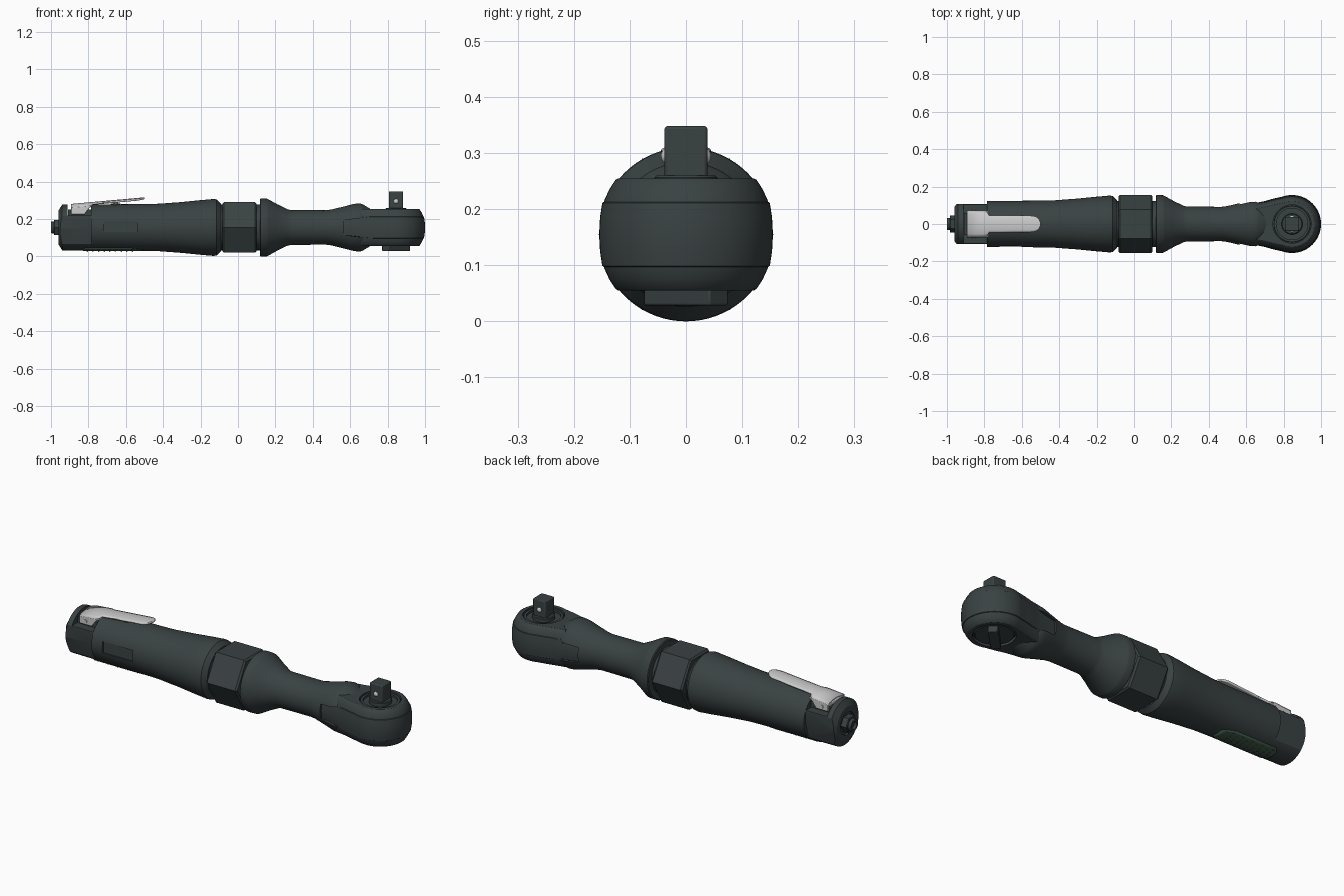
import bpy, bmesh, math
from mathutils import Vector

if "Cube" in bpy.data.objects:
    bpy.data.objects.remove(bpy.data.objects["Cube"])

ZC = 0.155          # height of the tool axis
HX = 0.845          # centre of the ratchet head


def material(name, rgb):
    m = bpy.data.materials.new(name)
    m.diffuse_color = (*rgb, 1)
    m.use_nodes = True
    m.node_tree.nodes["Principled BSDF"].inputs["Base Color"].default_value = m.diffuse_color
    return m


DARK = material("dark_housing", (0.042, 0.054, 0.055))
STEEL = material("light_steel", (0.55, 0.56, 0.54))
GREEN = material("green_grip", (0.055, 0.105, 0.07))


def finish(name, bm, mat=DARK, bevel=0.0):
    bmesh.ops.recalc_face_normals(bm, faces=bm.faces)
    me = bpy.data.meshes.new(name)
    bm.to_mesh(me)
    bm.free()
    ob = bpy.data.objects.new(name, me)
    bpy.context.collection.objects.link(ob)
    me.materials.append(mat)
    if bevel:
        b = ob.modifiers.new("bevel", 'BEVEL')
        b.width, b.segments = bevel, 2
    smooth(ob)
    return ob


def activate(ob):
    bpy.ops.object.select_all(action='DESELECT')
    ob.select_set(True)
    bpy.context.view_layer.objects.active = ob


def smooth(ob):
    activate(ob)
    bpy.ops.object.shade_smooth_by_angle(angle=math.radians(28))


def loft(name, rings, mat=DARK, bevel=0.0):
    bm = bmesh.new()
    vs = [[bm.verts.new(p) for p in r] for r in rings]
    n = len(vs[0])
    for a, b in zip(vs, vs[1:]):
        for i in range(n):
            j = (i + 1) % n
            bm.faces.new((a[i], a[j], b[j], b[i]))
    bm.faces.new(vs[0])
    bm.faces.new(vs[-1])
    return finish(name, bm, mat, bevel)


def turn_x(name, prof, n=64, mat=DARK, bevel=0.0):
    ang = [2 * math.pi * i / n for i in range(n)]
    return loft(name, [[(x, r * math.cos(a), ZC + r * math.sin(a)) for a in ang]
                       for x, r in prof], mat, bevel)


def turn_z(name, prof, n=48, mat=DARK, bevel=0.0):
    ang = [2 * math.pi * i / n for i in range(n)]
    return loft(name, [[(HX + r * math.cos(a), r * math.sin(a), z) for a in ang]
                       for z, r in prof], mat, bevel)


def prism(name, pts, axis, lo, hi, mat=DARK, bevel=0.0):
    put = {'x': lambda p, t: (t, p[0], p[1]),
           'y': lambda p, t: (p[0], t, p[1]),
           'z': lambda p, t: (p[0], p[1], t)}[axis]
    return loft(name, [[put(p, t) for p in pts] for t in (lo, hi)], mat, bevel)


def rect(a0, a1, b0, b1):
    return [(a0, b0), (a1, b0), (a1, b1), (a0, b1)]


def cut(ob, cutter):
    cutter.hide_render = True
    m = ob.modifiers.new("cut", 'BOOLEAN')
    m.operation, m.solver, m.object = 'DIFFERENCE', 'EXACT', cutter
    activate(ob)
    bpy.ops.object.modifier_apply(modifier=m.name)
    bpy.data.objects.remove(cutter)
    smooth(ob)


# Handle with side flats, lever seat and a label recess
handle = turn_x("handle", [(-.96, .09), (-.94, .122), (-.78, .123), (-.5, .125), (-.42, .127),
                           (-.3, .136), (-.2, .146), (-.13, .152), (-.115, .15),
                           (-.092, .128), (-.09, .115), (-.07, .115)], 72)
for s in (-1, 1):
    cut(handle, prism("flat_cutter", [(s * y, z) for y, z in
        ((.106, .216), (.106, .15), (.076, .035), (.3, .035), (.3, .216))], 'x', -.951, -.785))
cut(handle, prism("seat_cutter", rect(-.912, -.785, .218, .5), 'y', -.3, .3))
cut(handle, prism("label_cutter", rect(-.72, -.54, .13, .19), 'y', -.3, -.114))
cut(handle, turn_x("inlet_cutter", [(-1.1, .06), (-.945, .06)], 32))

# Air inlet
turn_x("inlet_nut", [(-.95, .046), (-.982, .046), (-.985, .042)], 6)
inlet = turn_x("inlet_pipe", [(-.95, .033), (-.995, .033), (-1.0, .03)], 32)
cut(inlet, turn_x("bore_cutter", [(-1.1, .02), (-.97, .02)], 24))

# Lever: saddle, curved arm, hinge pin and valve stem
prism("lever_saddle", [(-.892, .225), (-.892, .264), (-.775, .272), (-.795, .26), (-.82, .225)],
      'y', -.071, .071, STEEL, .003)
prism("valve_block", rect(-.91, -.78, .2, .25), 'y', -.06, .06)
bm = bmesh.new()
rows = []
for x, w in ((-.892, .071), (-.797, .071), (-.785, .064), (-.775, .046), (-.65, .045),
             (-.54, .044), (-.52, .037), (-.506, .024), (-.5, .008)):
    rows.append([bm.verts.new((x, w * k / 4, .281 + (x + .892) * .09 - 3 * (w * k / 4) ** 2))
                 for k in range(-4, 5)])
for a, b in zip(rows, rows[1:]):
    for i in range(8):
        bm.faces.new((a[i], b[i], b[i + 1], a[i + 1]))
arm = finish("lever_arm", bm, STEEL)
if arm.data.polygons[0].normal.z < 0:
    arm.data.flip_normals()
m = arm.modifiers.new("thickness", 'SOLIDIFY')
m.thickness, m.offset = .009, -1


def circle(cx, cy, r, n=16):
    return [(cx + r * math.cos(2 * math.pi * i / n), cy + r * math.sin(2 * math.pi * i / n))
            for i in range(n)]


prism("hinge_pin", circle(-.855, .243, .01), 'y', -.075, .075, STEEL)
prism("valve_stem", circle(-.655, 0, .014), 'z', .25, .297, STEEL)
prism("stem_collar", circle(-.655, 0, .026, 24), 'z', .25, .284)

# Underside grip pad with studs
bm = bmesh.new()
rows = []
for x, w in ((-.83, 18), (-.815, 27), (-.57, 27), (-.53, 22), (-.5, 14)):
    rows.append([bm.verts.new((x, .127 * math.sin(math.radians(w * k / 5)),
                               ZC - .127 * math.cos(math.radians(w * k / 5)))) for k in range(-5, 6)])
for a, b in zip(rows, rows[1:]):
    for i in range(10):
        bm.faces.new((a[i], a[i + 1], b[i + 1], b[i]))
pad = finish("grip_pad", bm, GREEN)
if pad.data.polygons[0].normal.z > 0:
    pad.data.flip_normals()
m = pad.modifiers.new("thickness", 'SOLIDIFY')
m.thickness, m.offset = .012, -1
bm = bmesh.new()
for i in range(9):
    for k in range(-2, 3 - i % 2):
        a = math.radians(10 * (k + .5 * (i % 2)))
        ret = bmesh.ops.create_icosphere(bm, subdivisions=1, radius=.005)
        bmesh.ops.translate(bm, verts=ret["verts"], vec=Vector(
            (-.805 + .03 * i, .126 * math.sin(a), ZC - .126 * math.cos(a))))
finish("grip_studs", bm, GREEN)

# Hexagonal coupling nut and inner sleeve
turn_x("coupling_nut", [(-.083, .147), (-.075, .156), (.09, .156), (.099, .147)], 6)
turn_x("inner_sleeve", [(-.1, .122), (.13, .122)], 48)

# Neck, flaring into the head, with side notches for the panel band
neck = turn_x("neck", [(.117, .15), (.121, .155), (.155, .154), (.163, .15), (.21, .124),
                       (.265, .097), (.285, .093), (.47, .092), (.5, .096), (.57, .113),
                       (.62, .126), (.65, .129), (.665, .125), (.71, .098)], 72)
for s in (-1, 1):
    cut(neck, prism("notch_cutter", [(.565, .115), (.565, .193), (.7, .211), (.8, .211),
                                     (.8, .098), (.7, .098)], 'y', s * .098, s * .3))


# Ratchet head: teardrop outlines stacked to a barrel shape
def teardrop(d, z, side):
    arc = [math.radians(-110 + 220 * i / 44) for i in range(45)]
    pts = [(HX + (.155 - d) * math.cos(a), (.155 - d) * math.sin(a), z(1)) for a in arc]
    left = [(x, y - d, z(t)) for x, y, t in side]
    return pts + left + [(x, -y, h) for x, y, h in reversed(left)]


body_side = [(.75, .137, 1), (.70, .124, 1), (.655, .116, 1)]
panel_side = [(.75, .137, 1), (.70, .123, 1), (.65, .112, .88), (.56, .101, .68)]
head = loft("ratchet_head", [teardrop(d, lambda t, h=h: ZC + h, body_side) for h, d in
            ((-.1, .034), (-.097, .029), (-.08, .018), (-.06, .009), (-.03, .004), (0, .003),
             (.03, .004), (.06, .009), (.08, .018), (.097, .029), (.1, .034))])
cut(head, turn_z("ring_cutter", [(.235, .102), (.4, .102)]))
cut(head, turn_z("dial_cutter", [(-.1, .102), (.072, .102)]))
loft("head_side_band", [teardrop(d, lambda t, h=h: ZC + h * t, panel_side) for h, d in
     ((-.058, .0085), (-.056, .0055), (-.03, .0015), (0, 0), (.03, .0015), (.056, .0055), (.058, .0085))])

# Square drive with retaining ring, collar and detent balls
ring = turn_z("retaining_ring", [(.23, .098), (.248, .098), (.25, .096)])
cut(ring, turn_z("ring_hole", [(.239, .084), (.4, .084)]))
turn_z("drive_collar", [(.23, .056), (.256, .056), (.26, .052)])
prism("square_drive", rect(HX - .038, HX + .038, -.038, .038), 'z', .24, .348, DARK, .005)
bm = bmesh.new()
for s in (-1, 1):
    ret = bmesh.ops.create_uvsphere(bm, u_segments=16, v_segments=10, radius=.016)
    bmesh.ops.translate(bm, verts=ret["verts"], vec=(HX, s * .029, .295))
finish("detent_balls", bm, STEEL)

# Direction dial on the underside with a diagonal grip bar
turn_z("dial_disc", [(.08, .095), (.063, .095), (.058, .09)])
bar = [(HX + (u - v) * .7071, (u + v) * .7071) for u, v in rect(-.083, .083, -.024, .024)]
prism("dial_grip", bar, 'z', .028, .07, DARK, .004)
